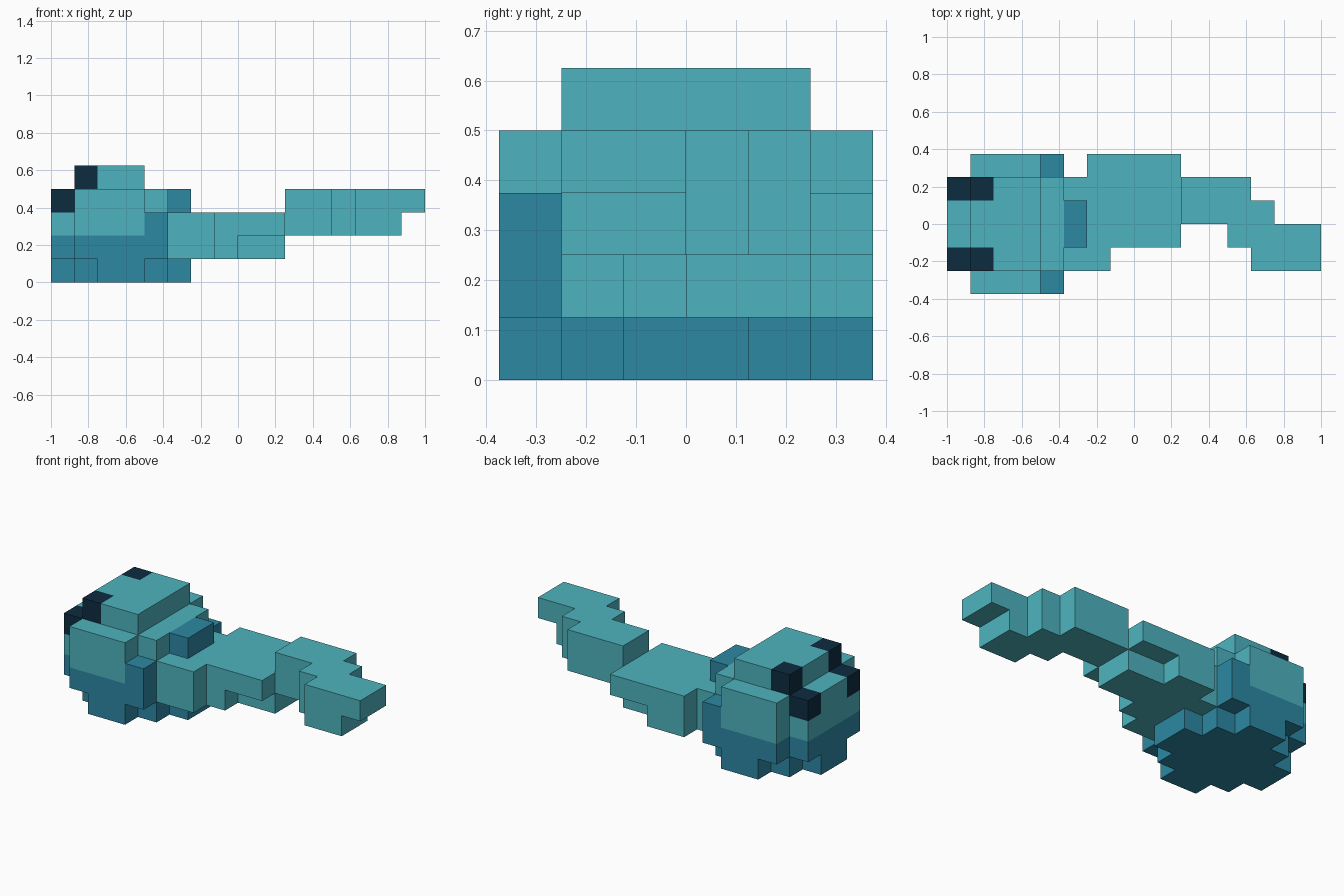
import bpy
import bmesh
from itertools import product
from mathutils import Vector

cube = bpy.data.objects.get("Cube")
if cube:
    bpy.data.objects.remove(cube, do_unlink=True)

U = 0.125  # edge length of one block


def material(name, rgb):
    m = bpy.data.materials.new(name)
    m.use_nodes = True
    m.diffuse_color = (*rgb, 1)
    bsdf = m.node_tree.nodes["Principled BSDF"]
    bsdf.inputs["Base Color"].default_value = (*rgb, 1)
    bsdf.inputs["Roughness"].default_value = 0.9
    return m


TEAL = material("light teal", (0.076, 0.456, 0.521))
BLUE = material("deep blue", (0.026, 0.246, 0.371))
NAVY = material("eye navy", (0.004, 0.025, 0.051))


def cells(boxes):
    """Block cells covered by boxes given as x0, x1, y0, y1, z0, z1."""
    return {c for x0, x1, y0, y1, z0, z1 in boxes
            for c in product(range(x0, x1), range(y0, y1), range(z0, z1))}


def both_sides(*boxes):
    """The boxes and their mirror images across y = 0."""
    return list(boxes) + [(a, b, -d, -c, e, f) for a, b, c, d, e, f in boxes]


def part(name, mat, boxes, cut=()):
    """Skin the union of the boxes, minus the cut boxes, as one closed mesh."""
    solid = cells(boxes) - cells(cut)
    bm = bmesh.new()
    verts = {}

    def corner(p):
        key = tuple(round(v) for v in p)
        if key not in verts:
            verts[key] = bm.verts.new((key[0] * U - 1, key[1] * U, key[2] * U))
        return verts[key]

    for c in sorted(solid):
        for axis, side in product(range(3), (0, 1)):
            n, u, v = Vector(), Vector(), Vector()
            n[axis] = 1
            u[(axis + 1) % 3] = 1
            v[(axis + 2) % 3] = 1
            if tuple(int(k) for k in Vector(c) + n * (2 * side - 1)) in solid:
                continue
            o = Vector(c) + n * side
            ring = [o, o + u, o + u + v, o + v]
            bm.faces.new([corner(p) for p in (ring if side else ring[::-1])])
    bmesh.ops.dissolve_limit(bm, angle_limit=0.01, verts=bm.verts[:], edges=bm.edges[:])
    mesh = bpy.data.meshes.new(name)
    bm.to_mesh(mesh)
    bm.free()
    mesh.materials.append(mat)
    ob = bpy.data.objects.new(name, mesh)
    bpy.context.collection.objects.link(ob)
    return ob


# Head: skull, cheeks and crown, with sockets for the eyes
eye_blocks = both_sides((0, 1, 1, 2, 3, 4), (1, 2, 1, 2, 4, 5))
part("head", TEAL, [(0, 5, -2, 2, 2, 4), (1, 4, -3, 3, 2, 4), (1, 4, -2, 2, 4, 5)],
     cut=eye_blocks)
part("eyes", NAVY, eye_blocks)

# Dark lower head and its stepped underside
part("jaw", BLUE, [(0, 5, -2, 2, 1, 2), (1, 5, -3, 3, 1, 2)])
part("underside", BLUE, [(2, 4, -3, 3, 0, 1), (1, 5, -2, 2, 0, 1), (0, 6, -1, 1, 0, 1)])

# Dark blocks behind the cheeks and on the nape
part("gills", BLUE, both_sides((4, 5, 2, 3, 2, 3)))
part("nape", BLUE, [(5, 6, -1, 1, 3, 4)])

# Winding body: upper slab, then the narrower lower slab
part("body", TEAL, [
    (5, 7, -2, -1, 1, 3), (5, 10, -1, 2, 2, 3), (6, 10, 2, 3, 2, 3),
    (5, 8, -1, 0, 1, 2), (5, 10, 0, 2, 1, 2), (6, 8, 2, 3, 1, 2)])

# Raised tail bending forward to a stepped tip
part("tail", TEAL, [
    (10, 13, 0, 2, 2, 4), (12, 13, -1, 0, 2, 4), (13, 14, 0, 1, 2, 4),
    (13, 15, -2, 0, 2, 4), (15, 16, -2, 0, 3, 4)])
